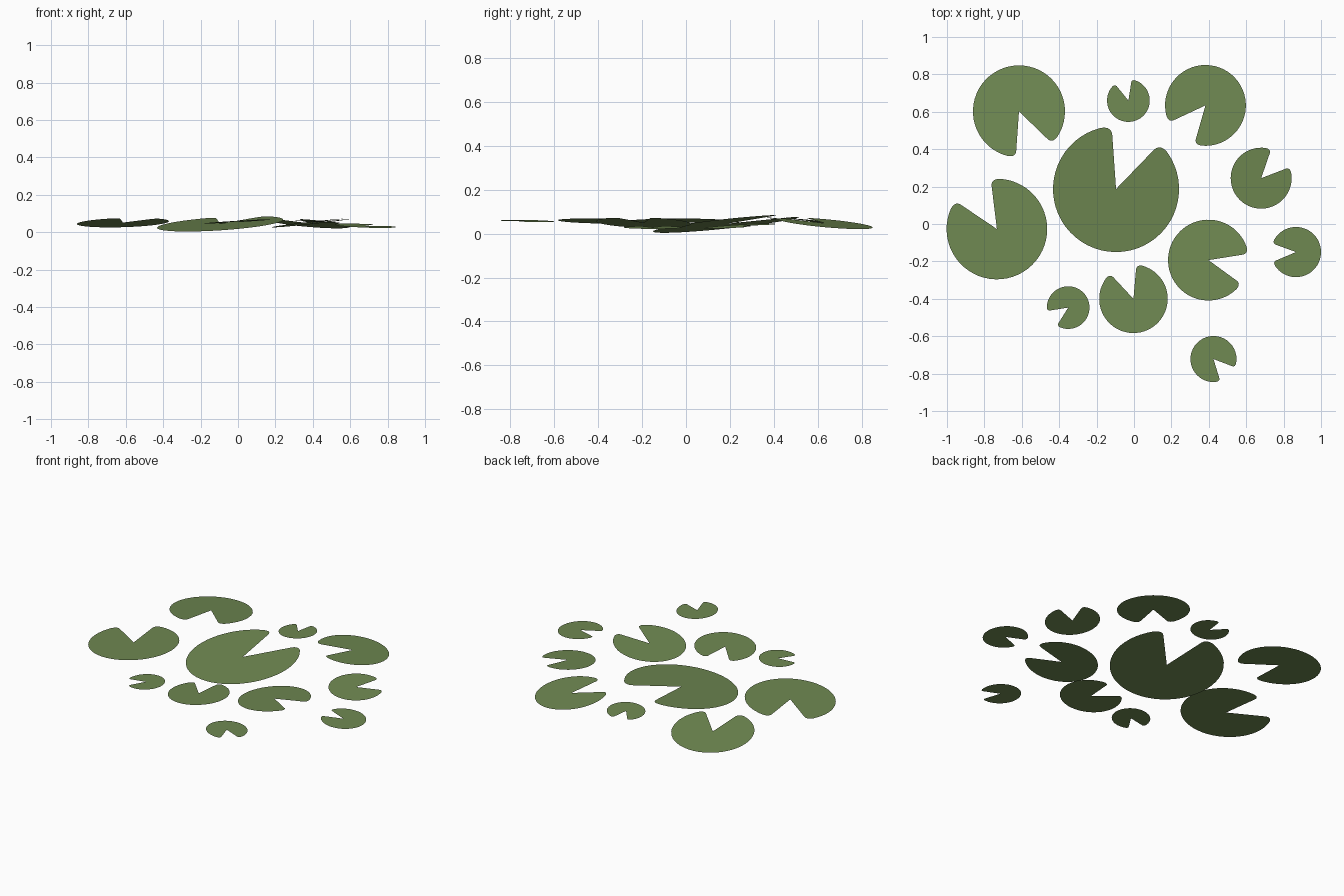
import bpy, bmesh, math

if "Cube" in bpy.data.objects:
    bpy.data.objects.remove(bpy.data.objects["Cube"])

green = bpy.data.materials.new("leaf_green")
green.diffuse_color = (0.160, 0.250, 0.084, 1)
green.use_nodes = True
green.node_tree.nodes["Principled BSDF"].inputs["Base Color"].default_value = green.diffuse_color

# x, y, z of centre, radius, notch start / end angle (degrees), slope along x, slope along y
PADS = [
    (-0.096, 0.187, 0.045, 0.337, 46, 94, 0.065, 0.105),
    (-0.615, 0.602, 0.051, 0.246, -94, -44, 0.03, -0.10),
    (-0.733, -0.027, 0.051, 0.269, 97, 146, 0.065, 0.0),
    (-0.030, 0.660, 0.050, 0.114, 81, 129, 0.04, -0.03),
    (0.680, 0.245, 0.034, 0.163, 21, 71, -0.04, 0.06),
    (0.866, -0.150, 0.028, 0.134, 160, 203, -0.05, 0.0),
    (0.382, 0.634, 0.047, 0.216, -155, -106, -0.085, -0.09),
    (0.398, -0.193, 0.050, 0.216, -36, 9, 0.11, -0.03),
    (-0.003, -0.400, 0.057, 0.183, 85, 133, 0.06, -0.02),
    (-0.352, -0.447, 0.056, 0.114, 189, 238, 0.04, 0.0),
    (0.425, -0.722, 0.057, 0.123, -73, -21, -0.04, -0.02),
]


def polar(r, deg):
    a = math.radians(deg)
    return r * math.cos(a), r * math.sin(a)


def lobe(r, edge, turn):
    """Rounded corner from the notch edge to the round rim."""
    p0, p1, p2 = polar(r * 0.87, edge), polar(r * 1.0, edge + turn * 0.5), polar(r, edge + turn * 10)
    pts = []
    for i in range(6):
        t = i / 5
        pts.append(tuple((1 - t) ** 2 * a + 2 * t * (1 - t) * b + t * t * c
                         for a, b, c in zip(p0, p1, p2)))
    return pts


def lily_pad(name, x, y, z, r, a0, a1, sx, sy):
    # outline: lobe, round rim, lobe, with the notch meeting at the centre
    start, end = a1 + 10, a0 + 360 - 10
    n = 44
    rim = [polar(r, start + (end - start) * i / n) for i in range(1, n)]
    outline = lobe(r, a1, 1) + rim + lobe(r, a0, -1)[::-1]
    bm = bmesh.new()
    put = lambda p: bm.verts.new((p[0], p[1], p[0] * sx + p[1] * sy))
    apex = put((0, 0))
    vs = [put(p) for p in outline]
    for a, b in zip(vs, vs[1:]):
        bm.faces.new((apex, a, b)).smooth = True
    me = bpy.data.meshes.new(name)
    bm.to_mesh(me)
    bm.free()
    me.materials.append(green)
    ob = bpy.data.objects.new(name, me)
    ob.location = (x, y, z)
    bpy.context.collection.objects.link(ob)


for i, pad in enumerate(PADS, 1):
    lily_pad(f"lily_pad_{i:02d}", *pad)
